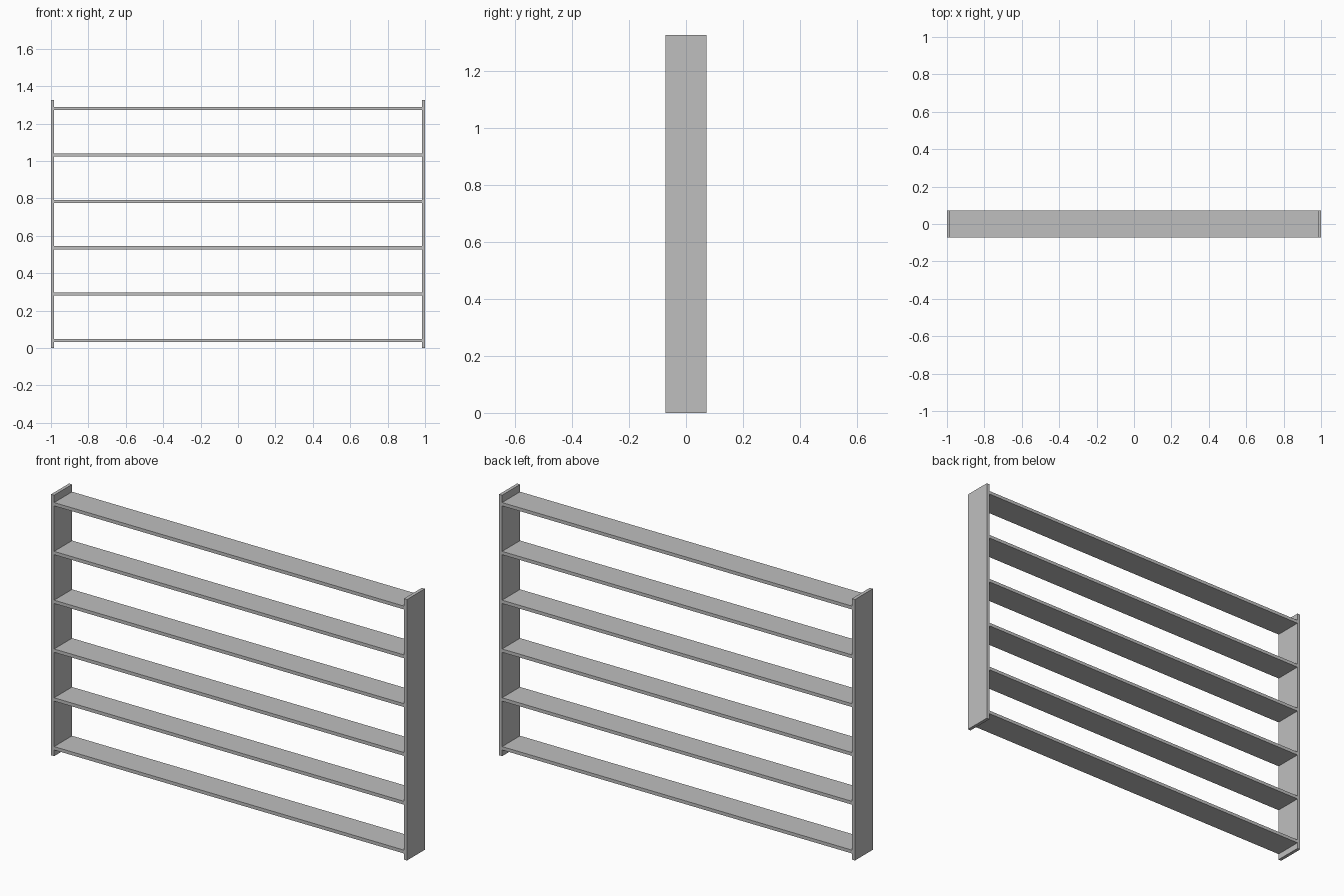
import bpy

cube = bpy.data.objects.get("Cube")
if cube:
    bpy.data.objects.remove(cube, do_unlink=True)

WIDTH, DEPTH, HEIGHT = 2.0, 0.144, 1.326
BOARD = 0.017
SHELVES, FIRST_SHELF, SPACING = 6, 0.04, 0.248

grey = bpy.data.materials.new("plain grey")
grey.use_nodes = True
colour = (0.52, 0.52, 0.52, 1)
grey.diffuse_color = colour
grey.node_tree.nodes["Principled BSDF"].inputs["Base Color"].default_value = colour


def board(name, size, centre):
    bpy.ops.mesh.primitive_cube_add(size=1, location=centre)
    obj = bpy.context.object
    obj.name = name
    obj.scale = size
    bpy.ops.object.transform_apply(location=False, rotation=False, scale=True)
    obj.data.materials.append(grey)


# Upright side panels
for name, side in (("left_panel", 1), ("right_panel", -1)):
    board(name, (BOARD, DEPTH, HEIGHT),
          (side * (WIDTH - BOARD) / 2, 0, HEIGHT / 2))

# Evenly spaced shelves between the panels
for i in range(SHELVES):
    board(f"shelf_{i + 1}", (WIDTH - 2 * BOARD, DEPTH, BOARD),
          (0, 0, FIRST_SHELF + i * SPACING))
